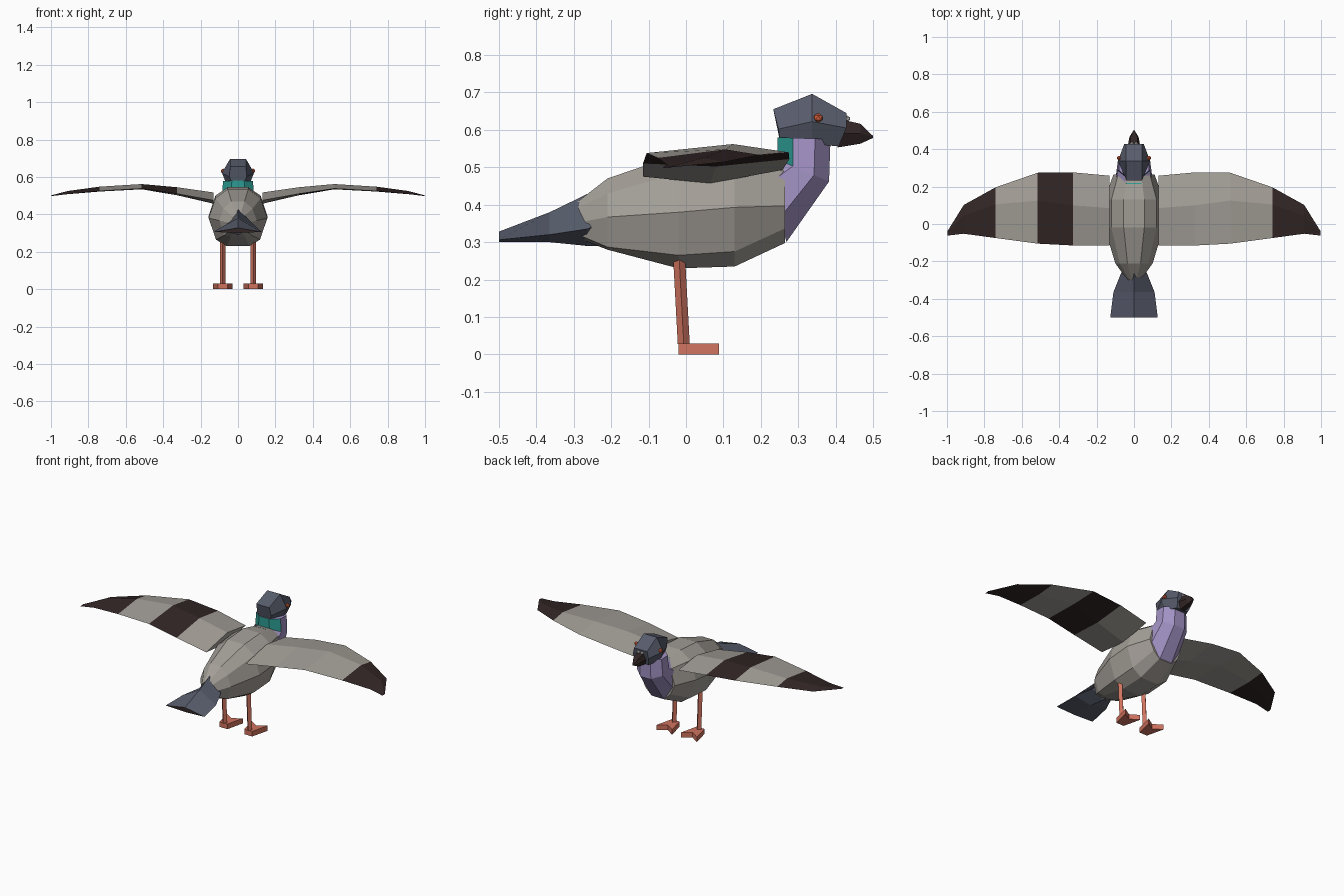
import bpy, bmesh, math
from mathutils import Vector

if "Cube" in bpy.data.objects:
    bpy.data.objects.remove(bpy.data.objects["Cube"])


def mat(name, r, g, b):
    m = bpy.data.materials.new(name)
    m.diffuse_color = [((c / 255 + 0.055) / 1.055) ** 2.4 for c in (r, g, b)] + [1]
    m.use_nodes = True
    m.node_tree.nodes["Principled BSDF"].inputs["Base Color"].default_value = m.diffuse_color
    return m


GREY = mat("feather grey", 164, 159, 152)
DARK = mat("dark brown", 50, 38, 37)
SLATE = mat("slate blue", 88, 93, 108)
PURPLE = mat("purple", 163, 147, 197)
TEAL = mat("teal", 44, 155, 146)
CORAL = mat("coral", 208, 115, 95)
ORANGE = mat("orange", 226, 100, 62)
WHITE = mat("off white", 225, 222, 218)


def finish(bm, name, mats, rule=None):
    """Turn a bmesh into an object; rule(face) gives a material index."""
    bmesh.ops.remove_doubles(bm, verts=bm.verts, dist=0.0005)
    bmesh.ops.recalc_face_normals(bm, faces=bm.faces)
    if rule:
        for f in bm.faces:
            f.material_index = rule(f)
    me = bpy.data.meshes.new(name)
    bm.to_mesh(me)
    bm.free()
    for m in mats:
        me.materials.append(m)
    ob = bpy.data.objects.new(name, me)
    bpy.context.collection.objects.link(ob)
    return ob


def loft(name, rings, mats, rule=None):
    """Skin equal-sized rings of points and cap both ends."""
    bm = bmesh.new()
    vs = [[bm.verts.new(p) for p in ring] for ring in rings]
    n = len(rings[0])
    for a, b in zip(vs, vs[1:]):
        for i in range(n):
            j = (i + 1) % n
            bm.faces.new((a[i], a[j], b[j], b[i]))
    bm.faces.new(vs[0])
    bm.faces.new(vs[-1][::-1])
    return finish(bm, name, mats, rule)


def sym_ring(half):
    """Mirror a top-to-bottom half outline of (x, y, z) across x = 0."""
    return list(half) + [(-x, y, z) for x, y, z in reversed(half)]


# Body: octagonal sections (y, top, upper, middle, lower, bottom heights, width)
body = [
    (-0.30, 0.400, 0.385, 0.350, 0.325, 0.315, 0.035),
    (-0.21, 0.470, 0.430, 0.367, 0.287, 0.280, 0.100),
    (-0.02, 0.535, 0.485, 0.380, 0.265, 0.230, 0.157),
    (0.13, 0.545, 0.500, 0.393, 0.275, 0.235, 0.157),
    (0.265, 0.520, 0.490, 0.397, 0.337, 0.298, 0.110),
]
loft("body", [sym_ring([(w * 0.35, y, t), (w * 0.77, y, u), (w, y, m),
                        (w * 0.75, y, l), (w * 0.38, y, b)])
              for y, t, u, m, l, b, w in body], [GREY])

# Tail: fan that spreads and flattens, with a dark trailing edge
tail = [(-0.20, 0.035, 0.455, 0.36, 0.290), (-0.265, 0.07, 0.428, 0.335, 0.290),
        (-0.364, 0.11, 0.380, 0.320, 0.300), (-0.50, 0.127, 0.328, 0.306, 0.301)]
loft("tail", [[(0, y, t), (w, y, m), (0, y, b), (-w, y, m)]
              for y, w, t, m, b in tail], [SLATE, DARK],
     lambda f: int(f.normal.y < -0.9))


# Neck: tilted octagonal rings, teal on the back of the upper ring
def neck_ring(back, front, width):
    pts = []
    for k in range(8):
        a = math.radians(22.5 + 45 * k)
        t = 0.5 + math.cos(a) * 0.541
        p = Vector(back).lerp(Vector(front), t)
        pts.append((math.sin(a) * width * 1.08, p.x, p.y))
    return pts


loft("neck", [neck_ring((0.215, 0.53), (0.268, 0.30), 0.098),
              neck_ring((0.245, 0.520), (0.382, 0.462), 0.086),
              neck_ring((0.245, 0.580), (0.386, 0.575), 0.080)], [PURPLE, TEAL],
     lambda f: int(f.calc_center_median().z > 0.51
                   and f.calc_center_median().y < 0.312))

# Head: faceted hexagonal sections
head = [(0.233, 0.247, 0.252, 0.655, 0.602, 0.565, 0.046),
        (0.337, 0.337, 0.337, 0.696, 0.622, 0.562, 0.086),
        (0.428, 0.428, 0.408, 0.645, 0.605, 0.556, 0.052)]
loft("head", [sym_ring([(min(w, 0.045) * 0.95, ya, t), (w, yb, m),
                        (w * 0.72, yc, b)])
              for ya, yb, yc, t, m, b, w in head], [SLATE])

# Beak: tapering hooked wedge
loft("beak", [sym_ring([(0.018, y, t), (w, y, (t + b) / 2), (0.014 * s, y, b)])
              for y, t, b, w, s in [(0.405, 0.630, 0.553, 0.036, 1),
                                    (0.466, 0.616, 0.563, 0.024, 1)]]
     + [sym_ring([(0.003, 0.499, 0.584), (0.004, 0.499, 0.581),
                  (0.003, 0.499, 0.578)])], [DARK])


def ball(name, loc, r, scale, m):
    bm = bmesh.new()
    bmesh.ops.create_icosphere(bm, subdivisions=1, radius=r)
    for v in bm.verts:
        v.co = Vector([c * s for c, s in zip(v.co, scale)]) + Vector(loc)
    finish(bm, name, [m])


def prism(name, outline, z0, z1, m):
    loft(name, [[(x, y, z) for x, y in outline] for z in (z0, z1)], [m])


# Wing stations: x, rear (y, z), ridge (y, top z, bottom z), front (y, z)
wing = [
    (0.13, -0.115, 0.475, 0.085, 0.517, 0.457, 0.258, 0.493),
    (0.325, -0.115, 0.510, 0.100, 0.545, 0.502, 0.276, 0.522),
    (0.515, -0.105, 0.538, 0.125, 0.562, 0.534, 0.274, 0.540),
    (0.74, -0.075, 0.525, 0.105, 0.548, 0.522, 0.196, 0.533),
    (0.91, -0.052, 0.508, 0.045, 0.525, 0.508, 0.102, 0.514),
    (0.997, -0.045, 0.498, -0.042, 0.502, 0.498, -0.038, 0.500),
]


def wing_rule(side):
    # Dark tips on both wings; the bar is on top of one and under the other
    def rule(f):
        x = abs(f.calc_center_median().x)
        bar = 0.33 < x < 0.51 and f.normal.z * side > 0
        return int(x > 0.74 or bar)
    return rule


for side, label in ((1, "right"), (-1, "left")):
    loft(label + "_wing", [[(side * x, ry, rz), (side * x, my, mt),
                            (side * x, fy, fz), (side * x, my - 0.02, mb)]
                           for x, ry, rz, my, mt, mb, fy, fz in wing],
         [GREY, DARK], wing_rule(side))
    # Leg: slightly slanted four-sided rod
    cx = side * 0.082
    loft(label + "_leg", [[(cx + 0.015 * dx, y + 0.016 * dy, z)
                           for dx, dy in ((1, 0), (0, 1), (-1, 0), (0, -1))]
                          for y, z in ((-0.019, 0.27), (-0.006, 0.028))], [CORAL])
    # Foot: notched slab
    prism(label + "_foot", [(cx + x, y) for x, y in (
        (-0.026, -0.02), (0.026, -0.02), (0.052, 0.088), (0, 0.055),
        (-0.052, 0.088))], 0, 0.03, CORAL)
    # Eye and nostril bump
    ball(label + "_eye", (side * 0.080, 0.353, 0.632), 0.013, (1, 1, 1), ORANGE)
    ball(label + "_nostril", (side * 0.012, 0.430, 0.630), 0.010, (1, 1, 0.8), WHITE)
